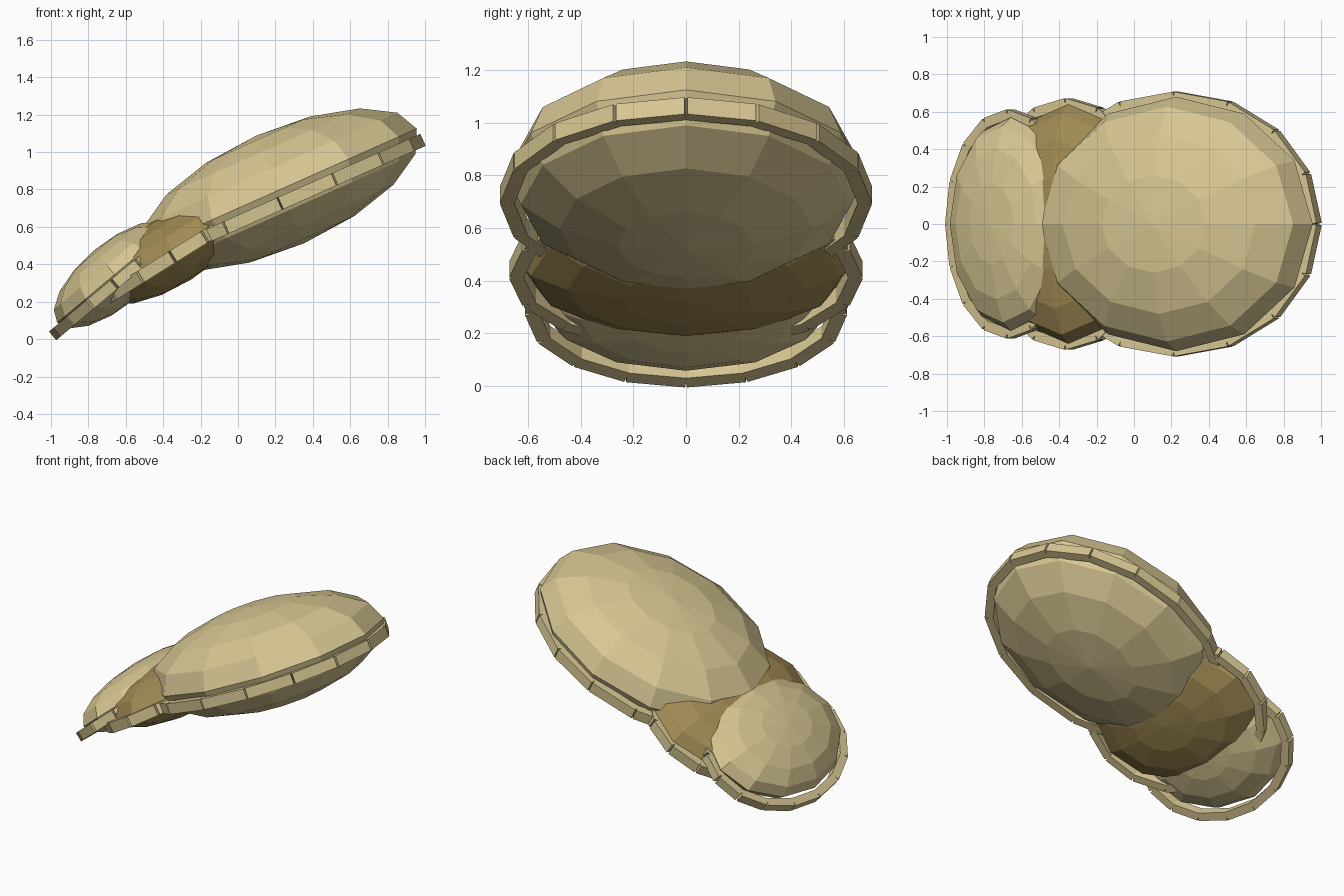
import bpy
from math import radians, pi, cos, sin, atan2
from mathutils import Matrix

if "Cube" in bpy.data.objects:
    bpy.data.objects.remove(bpy.data.objects["Cube"])


def material(name, rgb):
    m = bpy.data.materials.new(name)
    m.diffuse_color = (*rgb, 1)
    m.use_nodes = True
    m.node_tree.nodes["Principled BSDF"].inputs["Base Color"].default_value = m.diffuse_color
    return m


light = material("light_tan", (0.68, 0.57, 0.29))
dark = material("dark_tan", (0.36, 0.26, 0.09))


def pad(name, x, shell_z, rim_z, size, rim, tilt, mat):
    # flattened low-poly shell
    turn = Matrix.Rotation(-radians(tilt), 4, 'Y')
    bpy.ops.mesh.primitive_uv_sphere_add(segments=12, ring_count=8, radius=1)
    shell = bpy.context.object
    shell.name = name + "_shell"
    shell.matrix_world = Matrix.Translation((x, 0, shell_z)) @ turn @ Matrix.Diagonal((*size, 1))
    shell.data.materials.append(mat)

    # ring of blocks around the shell, slightly below its middle
    a, b, height = rim
    n = 16
    base = Matrix.Translation((x, 0, rim_z)) @ turn
    for i in range(n):
        t0, t1 = 2 * pi * i / n, 2 * pi * (i + 1) / n
        p, q = (a * cos(t0), b * sin(t0)), (a * cos(t1), b * sin(t1))
        dx, dy = q[0] - p[0], q[1] - p[1]
        bpy.ops.mesh.primitive_cube_add(size=1)
        block = bpy.context.object
        block.name = f"{name}_rim_block_{i + 1}"
        block.matrix_world = (base
                              @ Matrix.Translation(((p[0] + q[0]) / 2, (p[1] + q[1]) / 2, 0))
                              @ Matrix.Rotation(atan2(dy, dx), 4, 'Z')
                              @ Matrix.Diagonal(((dx * dx + dy * dy) ** 0.5, 0.055, height, 1)))
        block.data.materials.append(light)


# three overlapping pads, rising from left to right
pad("upper", 0.225, 0.80, 0.725, (0.80, 0.68, 0.315), (0.81, 0.68, 0.07), 24, light)
pad("middle", -0.35, 0.48, 0.44, (0.47, 0.64, 0.19), (0.50, 0.645, 0.07), 32, dark)
pad("lower", -0.66, 0.345, 0.295, (0.40, 0.57, 0.17), (0.405, 0.585, 0.06), 40, light)
